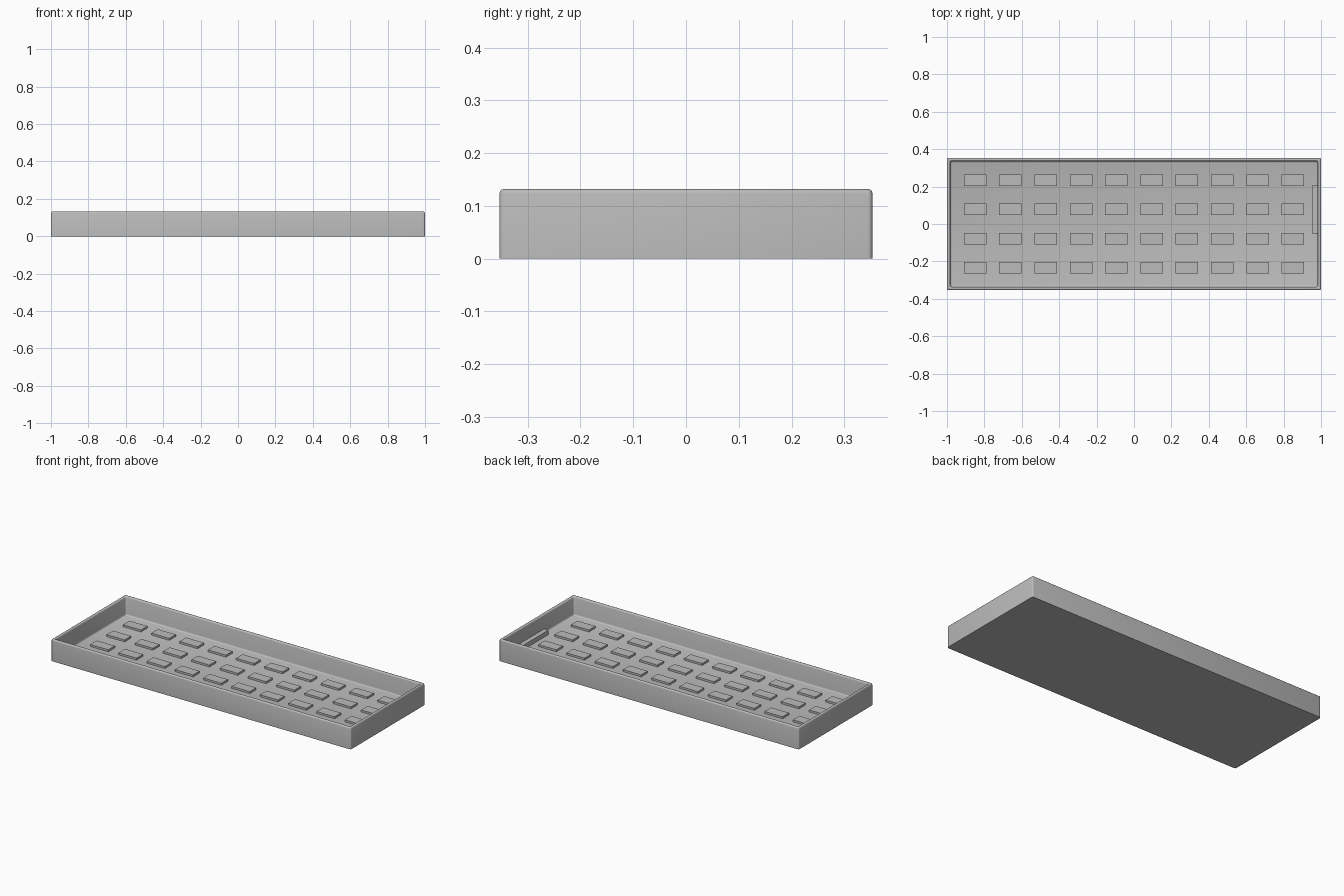
import bpy
import bmesh
import math

old = bpy.data.objects.get("Cube")
if old:
    bpy.data.objects.remove(old, do_unlink=True)

grey = bpy.data.materials.new("plain grey")
grey.use_nodes = True
COLOUR = (0.5, 0.5, 0.5, 1)
grey.diffuse_color = COLOUR
grey.node_tree.nodes["Principled BSDF"].inputs["Base Color"].default_value = COLOUR

LENGTH, DEPTH, HEIGHT = 2.0, 0.707, 0.132
WALL, FLOOR = 0.025, 0.018


def add_box(bm, low, high):
    """Add a box between two corners."""
    for v in bmesh.ops.create_cube(bm, size=1)["verts"]:
        v.co = [low[i] if v.co[i] < 0 else high[i] for i in range(3)]


def finish(name, bm):
    """Turn the bmesh into a shaded object."""
    bmesh.ops.recalc_face_normals(bm, faces=bm.faces)
    mesh = bpy.data.meshes.new(name)
    bm.to_mesh(mesh)
    bm.free()
    mesh.materials.append(grey)
    obj = bpy.data.objects.new(name, mesh)
    bpy.context.collection.objects.link(obj)
    bpy.ops.object.select_all(action="DESELECT")
    obj.select_set(True)
    bpy.context.view_layer.objects.active = obj
    bpy.ops.object.shade_smooth_by_angle(angle=math.radians(35))


# Tray: a box whose top is inset for the rim and pushed down to the floor
bm = bmesh.new()
add_box(bm, (-LENGTH / 2, -DEPTH / 2, 0), (LENGTH / 2, DEPTH / 2, HEIGHT))
bm.normal_update()
top = max(bm.faces, key=lambda f: f.calc_center_median().z)
bmesh.ops.inset_region(bm, faces=[top], thickness=WALL)
floor = bmesh.ops.extrude_discrete_faces(bm, faces=[top])["faces"][0]
for v in floor.verts:
    v.co.z = FLOOR
bm.normal_update()

# Rounded upright corners and rim, with a fillet around the floor
edges = [e for e in bm.edges
         if max(v.co.z for v in e.verts) > 0.01 and e.calc_face_angle() > 0.5]
bmesh.ops.bevel(bm, geom=edges, offset=0.01, segments=3, profile=0.5,
                affect="EDGES", clamp_overlap=True)
finish("tray", bm)

# Raised support pads in a regular grid on the floor
COLUMNS, ROWS = 10, 4
bm = bmesh.new()
for col in range(COLUMNS):
    x = (col - (COLUMNS - 1) / 2) * 0.1888
    for row in range(ROWS):
        y = (row - (ROWS - 1) / 2) * 0.156
        add_box(bm, (x - 0.06, y - 0.031, FLOOR - 0.005),
                (x + 0.06, y + 0.031, FLOOR + 0.012))
finish("floor_pads", bm)

# Low ledge against the inside of the end wall
bm = bmesh.new()
add_box(bm, (0.952, -0.05, FLOOR - 0.005), (0.98, 0.205, 0.045))
finish("end_ledge", bm)
